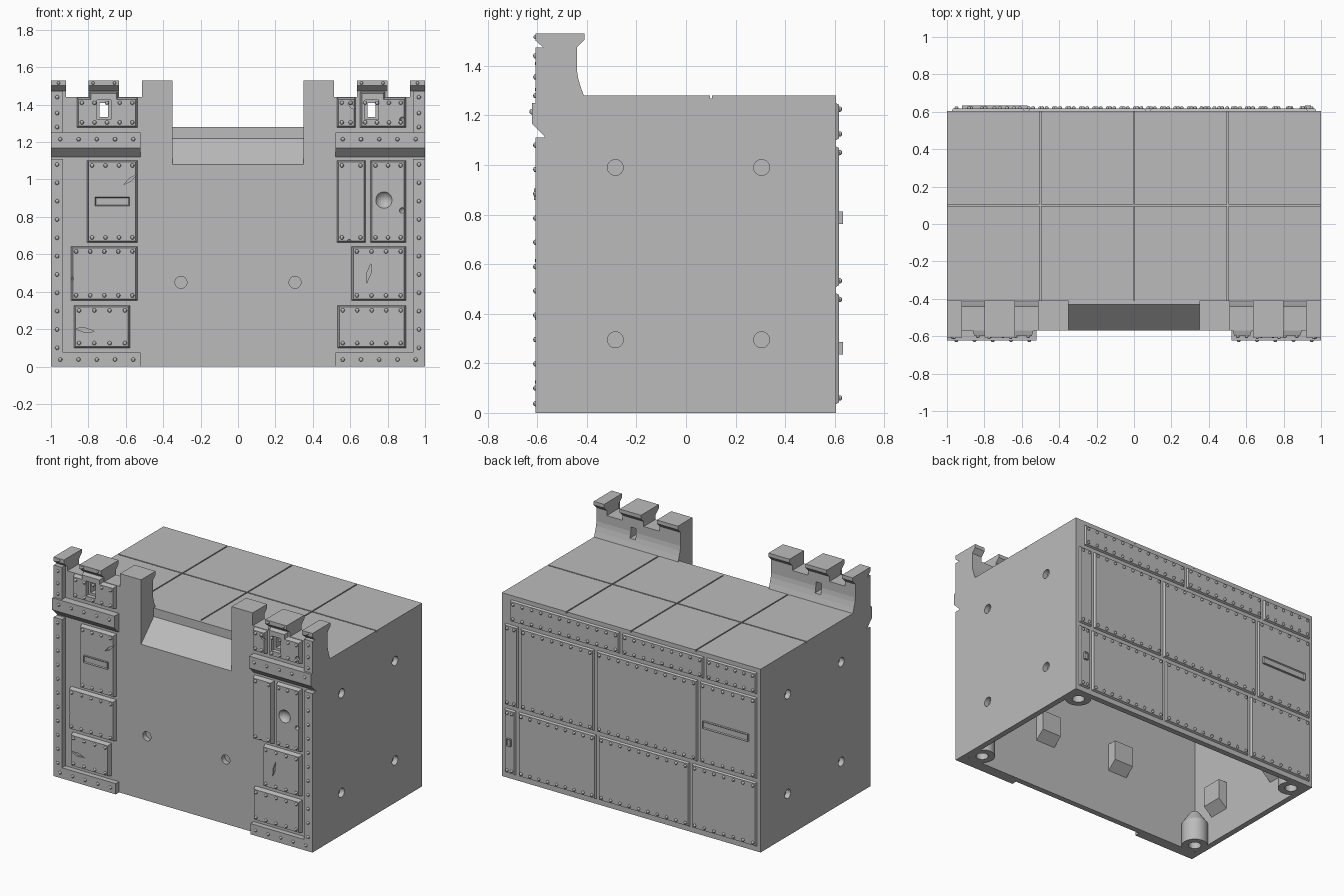
import bpy, bmesh, math
from mathutils import Matrix, Vector

if "Cube" in bpy.data.objects:
    bpy.data.objects.remove(bpy.data.objects["Cube"], do_unlink=True)

grey = bpy.data.materials.new("plain grey")
grey.use_nodes = True
grey.diffuse_color = (0.5, 0.5, 0.5, 1)
grey.node_tree.nodes["Principled BSDF"].inputs["Base Color"].default_value = (0.5, 0.5, 0.5, 1)


def box(bm, x, y, z, taper=0.0, side=-1):
    """Box from ranges; taper shrinks the face on the given y side."""
    ends = []
    for yy, t in ((y[0], taper if side < 0 else 0), (y[1], taper if side > 0 else 0)):
        ring = [(x[0] + t, z[0] + t), (x[1] - t, z[0] + t), (x[1] - t, z[1] - t), (x[0] + t, z[1] - t)]
        ends.append([bm.verts.new((a, yy, b)) for a, b in ring])
    loft(bm, ends)


def loft(bm, ends):
    a, b = ends
    faces = [bm.faces.new(a), bm.faces.new(b[::-1])]
    for i in range(len(a)):
        j = (i + 1) % len(a)
        faces.append(bm.faces.new((a[j], a[i], b[i], b[j])))
    bmesh.ops.recalc_face_normals(bm, faces=faces)


def prism(bm, profile, x0, x1):
    """Extrude a (y, z) profile along x."""
    loft(bm, [[bm.verts.new((x, y, z)) for y, z in profile] for x in (x0, x1)])


def cylinder(bm, centre, r, depth, axis="Z", r2=None, n=24):
    turn = {"X": Matrix.Rotation(math.pi / 2, 4, "Y"), "Y": Matrix.Rotation(math.pi / 2, 4, "X"), "Z": Matrix()}
    bmesh.ops.create_cone(bm, cap_ends=True, segments=n, radius1=r, radius2=r if r2 is None else r2,
                          depth=depth, matrix=Matrix.Translation(centre) @ turn[axis])


def ball(bm, x, y, z, r, flat=1.0, n=8):
    m = Matrix.Translation((x, y, z)) @ Matrix.Diagonal((r, r * flat, r, 1))
    bmesh.ops.create_uvsphere(bm, u_segments=n, v_segments=n - 2, radius=1, matrix=m)


def scratch(bm, x, y, z, length, angle, width=0.009):
    """Thin diamond-shaped gash in a front plate."""
    along = Vector((math.cos(angle), 0, math.sin(angle))) * length / 2
    across = Vector((-math.sin(angle), 0, math.cos(angle))) * width
    c = Vector((x, 0, z))
    ring = [c + along, c + across, c - along, c - across]
    loft(bm, [[bm.verts.new(p + Vector((0, yy, 0))) for p in ring] for yy in (y - 0.03, y + 0.012)])


def finish(name, bm, smooth=False):
    mesh = bpy.data.meshes.new(name)
    bm.to_mesh(mesh)
    bm.free()
    ob = bpy.data.objects.new(name, mesh)
    bpy.context.collection.objects.link(ob)
    mesh.materials.append(grey)
    if smooth:
        bpy.ops.object.select_all(action="DESELECT")
        ob.select_set(True)
        bpy.context.view_layer.objects.active = ob
        bpy.ops.object.shade_smooth_by_angle(angle=math.radians(40))
    return ob


def cut(ob, bm):
    """Subtract the cutter mesh and bake the result."""
    tool = finish("cutter", bm)
    tool.hide_render = True
    mod = ob.modifiers.new("cut", "BOOLEAN")
    mod.operation, mod.solver, mod.object = "DIFFERENCE", "EXACT", tool
    mod.use_self = True
    bpy.context.view_layer.update()
    baked = bpy.data.meshes.new_from_object(ob.evaluated_get(bpy.context.evaluated_depsgraph_get()))
    ob.modifiers.clear()
    ob.data = baked
    bpy.data.objects.remove(tool, do_unlink=True)


WALL, BACK, TOP, FACE = -0.57, 0.605, 1.28, -0.6
rivets = bmesh.new()


def rivet_row(x0, x1, z, y, step, r=0.011):
    n = max(1, round((x1 - x0) / step))
    for i in range(n + 1):
        ball(rivets, x0 + (x1 - x0) * i / n, y, z, r, 0.9)


def plate(bm, x0, x1, z0, z1, back=False, rows=True):
    """Armour plate with a chamfered rim and rivets at top and bottom."""
    y = (BACK - 0.01, BACK + 0.013) if back else (FACE, WALL + 0.01)
    box(bm, (x0, x1), y, (z0, z1), 0.012, 1 if back else -1)
    if rows:
        inset = 0.03
        for z in (z0 + inset, z1 - inset):
            rivet_row(x0 + inset, x1 - inset, z, BACK + 0.015 if back else FACE, 0.072)


# Hollow hull with a sloped sill
bm = bmesh.new()
box(bm, (-1, 1), (WALL, BACK), (0, TOP))
hull = finish("hull", bm)
bm = bmesh.new()
box(bm, (-0.96, 0.96), (-0.53, 0.565), (-0.1, 1.04))
cut(hull, bm)
bm = bmesh.new()
prism(bm, [(-0.7, 0.95), (-0.43, 1.22), (-0.43, 1.4), (-0.7, 1.4)], -0.35, 0.35)
cut(hull, bm)
# Roof seams
for x in (-0.5, 0, 0.5):
    bm = bmesh.new()
    box(bm, (x - 0.004, x + 0.004), (-0.41, 0.7), (TOP - 0.012, 1.4))
    cut(hull, bm)
bm = bmesh.new()
box(bm, (-1.1, 1.1), (0.096, 0.104), (TOP - 0.012, 1.4))
cut(hull, bm)
# Round sockets in the sides and front
bm = bmesh.new()
for sx in (-1, 1):
    for y in (-0.285, 0.305):
        for z in (0.295, 0.99):
            cylinder(bm, (sx, y, z), 0.032, 0.07, "X")
    cylinder(bm, (sx * 0.305, WALL, 0.45), 0.032, 0.07, "Y")
cut(hull, bm)

# Socket housings inside the hull, with sloped undersides
bm = bmesh.new()


def housing(centre, turn):
    start = len(bm.verts)
    prism(bm, [(0, -0.11), (0.07, -0.05), (0.07, 0.09), (0, 0.09)], -0.075, 0.075)
    bm.verts.ensure_lookup_table()
    m = Matrix.Translation(centre) @ Matrix.Rotation(turn, 4, "Z")
    bmesh.ops.transform(bm, matrix=m, verts=bm.verts[start:])


for sx in (-1, 1):
    housing((sx * 0.305, -0.535, 0.45), 0)
    for y in (-0.285, 0.305):
        for z in (0.295, 0.92):
            housing((sx * 0.965, y, z), sx * math.pi / 2)
finish("socket_housings", bm)

# Corner posts with drilled feet
for sx, side in ((-1, "right"), (1, "left")):
    for y, end in ((-0.46, "front"), (0.51, "back")):
        bm = bmesh.new()
        cylinder(bm, (sx * 0.9, y, 0.08), 0.085, 0.16)
        cylinder(bm, (sx * 0.9, y, 0.2), 0.085, 0.08, r2=0.03)
        post = finish(f"{end}_{side}_post", bm, True)
        bm = bmesh.new()
        cylinder(bm, (sx * 0.9, y, 0), 0.04, 0.16)
        cut(post, bm)

# Battlement wings rising from the front wall
wing_profile = [(WALL, TOP), (WALL, 1.53), (-0.41, 1.53), (-0.41, 1.505), (-0.44, 1.475),
                (-0.44, 1.38), (-0.435, 1.35), (-0.425, 1.315), (-0.412, TOP)]
lip = [(WALL + 0.01, 1.53), (-0.607, 1.53), (-0.607, 1.502), (-0.575, 1.474), (WALL + 0.01, 1.474)]
band = [(WALL + 0.01, 1.25), (-0.622, 1.25), (-0.622, 1.167), (-0.575, 1.12), (WALL + 0.01, 1.12)]

for sx, side in ((-1, "right"), (1, "left")):
    def span(a, b):
        return tuple(sorted((sx * a, sx * b)))

    window = (-0.755, -0.68) if sx < 0 else (0.678, 0.75)
    bm = bmesh.new()
    prism(bm, wing_profile, *span(1, 0.35))
    wing = finish(f"{side}_battlement", bm)
    bm = bmesh.new()
    for gap in ((0.92, 0.8), (0.635, 0.513)):
        box(bm, span(*gap), (-0.8, -0.3), (1.44, 1.6))
    box(bm, (window[0] + 0.015, window[1] - 0.015), (-0.8, -0.3), (1.335, 1.41))
    cut(wing, bm)

    # Merlon lips, belt, edge strips and foot plate
    bm = bmesh.new()
    prism(bm, lip, *span(1, 0.92))
    prism(bm, lip, *span(0.8, 0.635))
    prism(bm, band, *span(1, 0.52))
    box(bm, span(1, 0.935), (-0.607, WALL + 0.01), (0.075, 1.11))
    box(bm, span(1, 0.935), (-0.607, WALL + 0.01), (1.25, 1.474))
    box(bm, span(1, 0.52), (-0.607, WALL + 0.01), (0, 0.075))
    trim = finish(f"{side}_trim", bm)
    for z, y in ((0.037, -0.607), (1.215, -0.622)):
        rivet_row(*span(0.95, 0.56), z, y, 0.098)
    for i in range(11):
        ball(rivets, sx * 0.967, -0.607, 0.1 + 0.098 * i, 0.011, 0.9)
    for z in (1.28, 1.355, 1.44):
        ball(rivets, sx * 0.967, -0.607, z, 0.011, 0.9)
    for x in (0.96, 0.775, 0.66):
        ball(rivets, sx * x, -0.607, 1.516, 0.009, 0.9)

    # Riveted front plates
    bm = bmesh.new()
    if sx < 0:
        plate(bm, -0.81, -0.535, 0.66, 1.105)
        plate(bm, -0.895, -0.535, 0.35, 0.645)
        plate(bm, -0.88, -0.575, 0.095, 0.33)
        plate(bm, -0.865, -0.535, 1.275, 1.44)
        plate(bm, -0.797, -0.638, 1.4, 1.472, rows=False)
    else:
        plate(bm, 0.525, 0.685, 0.66, 1.105)
        plate(bm, 0.705, 0.9, 0.66, 1.105)
        plate(bm, 0.605, 0.9, 0.35, 0.645)
        plate(bm, 0.53, 0.9, 0.095, 0.33)
        plate(bm, 0.525, 0.632, 1.275, 1.44)
        plate(bm, 0.65, 0.9, 1.275, 1.44)
        plate(bm, 0.65, 0.79, 1.4, 1.472, rows=False)
    plates = finish(f"{side}_front_plates", bm)
    # Window opening, dents and gashes
    bm = bmesh.new()
    box(bm, window, (-0.61, -0.55), (1.32, 1.425), 0, -1)
    if sx < 0:
        scratch(bm, -0.575, FACE, 1.0, 0.09, 0.65)
        scratch(bm, -0.82, FACE, 0.195, 0.11, -0.15, 0.012)
        ball(bm, -0.897, FACE, 0.47, 0.018)
    else:
        ball(bm, 0.78, FACE - 0.02, 0.89, 0.049, 0.95, 20)
        scratch(bm, 0.7, FACE, 0.5, 0.11, 1.35, 0.01)
        scratch(bm, 0.61, FACE, 1.39, 0.06, -0.6)
        for x, z in ((0.878, 1.32), (0.877, 0.835), (0.595, 0.665)):
            ball(bm, x, FACE, z, 0.015)
    cut(plates, bm)


def vision_slit(name, x, y, z, side):
    """Raised bar with a shallow sunken face."""
    bm = bmesh.new()
    box(bm, x, y, z)
    outer = max(bm.faces, key=lambda f: f.calc_center_median().y * side)
    bmesh.ops.inset_region(bm, faces=[outer], thickness=0.008, depth=0)
    bmesh.ops.translate(bm, verts=outer.verts, vec=(0, -side * 0.006, 0))
    finish(name, bm)


vision_slit("front_slit", (-0.765, -0.58), (-0.613, -0.59), (0.858, 0.906), -1)
vision_slit("back_slit", (-0.92, -0.57), (BACK, 0.633), (0.763, 0.812), 1)
vision_slit("back_small_slit", (0.915, 0.945), (BACK, 0.633), (0.235, 0.285), 1)

# Back armour in three rows
bm = bmesh.new()
rows = (((1.095, 1.255), (0.94, 0.075, -0.575, -0.985)),
        ((0.503, 1.08), (0.985, 0.86, 0.272, -0.527, -0.985)),
        ((0.03, 0.488), (0.985, 0.877, 0.257, -0.465, -0.985)))
for (z0, z1), edges in rows:
    for a, b in zip(edges, edges[1:]):
        plate(bm, b + 0.006, a - 0.006, z0, z1, back=True)
finish("back_plates", bm)
finish("rivets", rivets, True)
